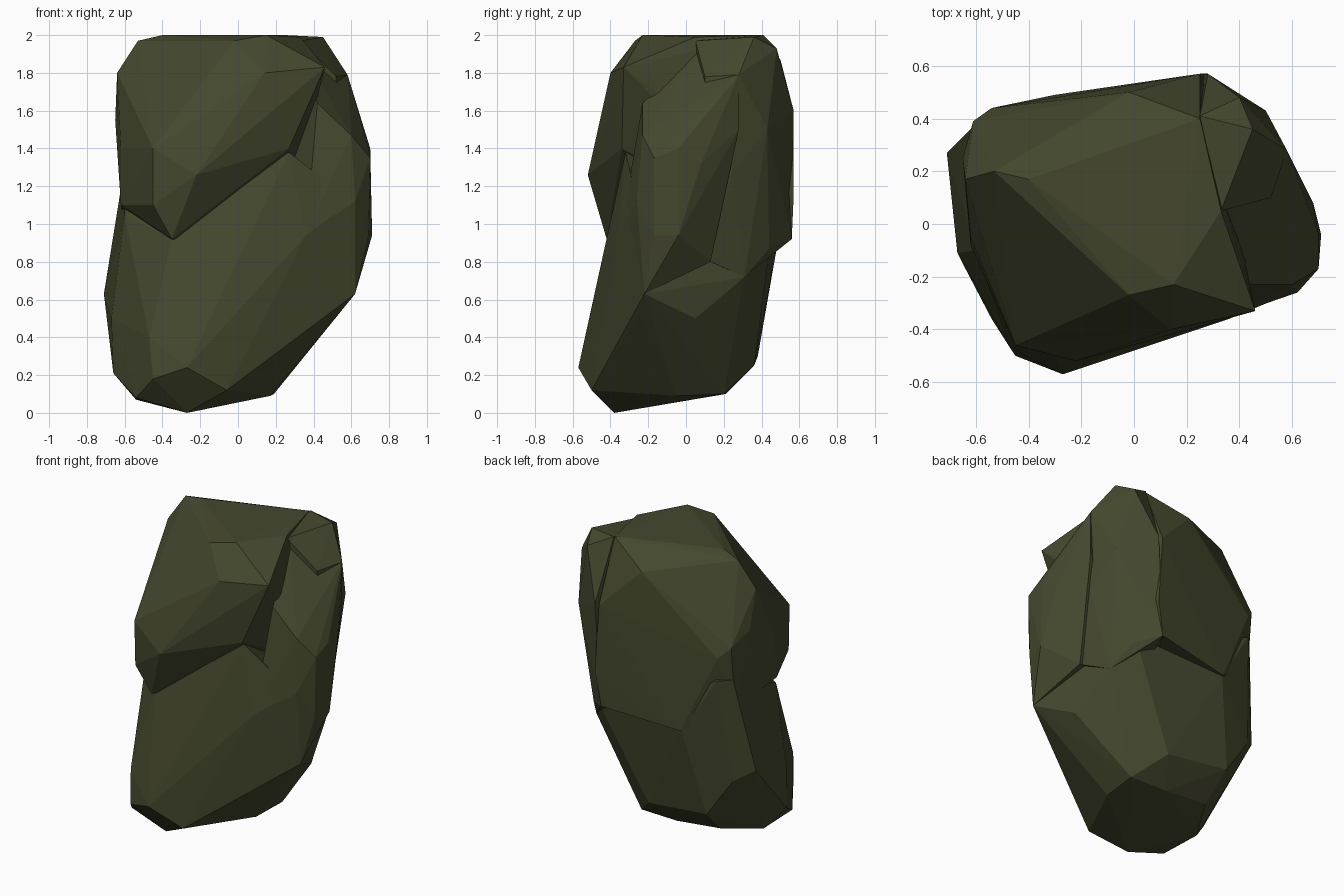
import bpy
import bmesh

default_cube = bpy.data.objects.get("Cube")
if default_cube:
    bpy.data.objects.remove(default_cube, do_unlink=True)


def make_material(name, colour):
    material = bpy.data.materials.new(name)
    material.use_nodes = True
    material.diffuse_color = colour
    shader = next(node for node in material.node_tree.nodes if node.type == "BSDF_PRINCIPLED")
    shader.inputs["Base Color"].default_value = colour
    shader.inputs["Roughness"].default_value = 0.9
    return material


mossy_stone = make_material("mossy olive stone", (.058, .064, .027, 1))


def chiselled_lump(name, corners):
    """Wrap flat facets tightly around a few corner points."""
    bm = bmesh.new()
    for corner in corners:
        bm.verts.new(corner)
    hull = bmesh.ops.convex_hull(bm, input=bm.verts)
    unused = [item for item in set(hull["geom_interior"] + hull["geom_unused"])
              if isinstance(item, bmesh.types.BMVert)]
    bmesh.ops.delete(bm, geom=unused, context="VERTS")
    bmesh.ops.recalc_face_normals(bm, faces=bm.faces)
    mesh = bpy.data.meshes.new(name)
    bm.to_mesh(mesh)
    bm.free()
    mesh.materials.append(mossy_stone)
    lump = bpy.data.objects.new(name, mesh)
    bpy.context.collection.objects.link(lump)
    return lump


def fuse(body, lump):
    """Join a lump into the body as one closed surface, then remove the helper."""
    modifier = body.modifiers.new("fuse", "BOOLEAN")
    modifier.operation = "UNION"
    modifier.solver = "EXACT"
    modifier.object = lump
    bpy.context.view_layer.objects.active = body
    bpy.ops.object.modifier_apply(modifier=modifier.name)
    bpy.data.objects.remove(lump, do_unlink=True)


# Tapered foot, leaning forward, with a slanting slope rising to one side
boulder = chiselled_lump("boulder", [
    (-.27, -.38, 0), (-.54, -.05, .07), (-.54, -.36, .08), (-.45, -.5, .18),
    (-.66, -.13, .21), (-.27, -.57, .24), (-.06, -.5, .12), (.06, -.38, .17),
    (.17, -.05, .09), (.19, .2, .1), (-.08, .21, .1), (-.4, .2, .13),
    (.03, .36, .25), (-.42, .38, .3), (.51, .05, .5), (.51, -.24, .53),
    (.62, -.22, .63), (.45, .31, .72), (-.71, .27, .63), (-.6, .36, .56),
    (-.67, -.11, .5), (.33, .44, .85), (-.3, .48, .87), (-.47, -.47, .4),
    (-.35, -.39, .92), (.02, -.45, .7), (.36, -.36, .94), (.6, -.26, 1.12),
    (.27, -.32, 1.38), (-.6, -.1, 1.05), (-.61, .37, 1.25), (-.54, .44, 1.25),
])

# Broad upper mass, overhanging the foot along a diagonal front valley
upper_mass = chiselled_lump("upper_mass", [
    (-.4, .17, 2), (-.53, .2, 1.97), (-.02, -.27, 1.97), (.15, -.23, 2),
    (.33, .05, 1.99), (.25, .4, 2), (-.02, .5, 1.87), (-.64, .17, 1.8),
    (-.65, .25, 1.55), (-.61, .39, 1.47), (-.54, .44, 1.4), (.25, .57, 1.6),
    (.28, .57, 1.15), (.24, .56, .92), (-.3, .49, .87), (-.61, .35, 1.05),
    (.46, -.33, 1.83), (.14, -.4, 1.8), (.27, -.34, 1.4), (-.22, -.52, 1.26),
    (-.45, -.46, 1.4), (-.45, -.45, 1.1), (-.35, -.42, .92),
    (-.62, -.08, 1.1), (-.62, -.05, 1.4),
])

# Side bulge, set back behind the front edge to leave a notch
side_bulge = chiselled_lump("side_bulge", [
    (.7, -.04, 1.4), (.7, -.17, 1.35), (.71, -.04, .94), (.69, -.17, .94),
    (.68, .08, 1.32), (.62, -.26, 1.12), (.42, -.23, 1.64), (.6, -.23, 1.47),
    (.56, .22, 1.27), (.58, .28, 1.5), (.58, .28, 1.79), (.62, -.22, .63),
    (.54, .13, .8), (.36, -.35, .94), (.35, .05, 1.9), (.1, .1, .8),
])

# Back ridge, parted from the side bulge by a shallow groove
back_ridge = chiselled_lump("back_ridge", [
    (.33, .05, 1.97), (.45, .36, 1.99), (.25, .41, 2), (.4, .48, 1.93),
    (.58, .28, 1.79), (.52, .1, 1.78), (.5, .43, 1.5), (.55, .24, 1.27),
    (.38, .44, .87), (.28, .57, 1.6), (.24, .56, .92), (.45, .31, .72),
    (.52, .13, .8), (.1, .1, .8),
])

for lump in (upper_mass, side_bulge, back_ridge):
    fuse(boulder, lump)
for face in boulder.data.polygons:
    face.use_smooth = False
